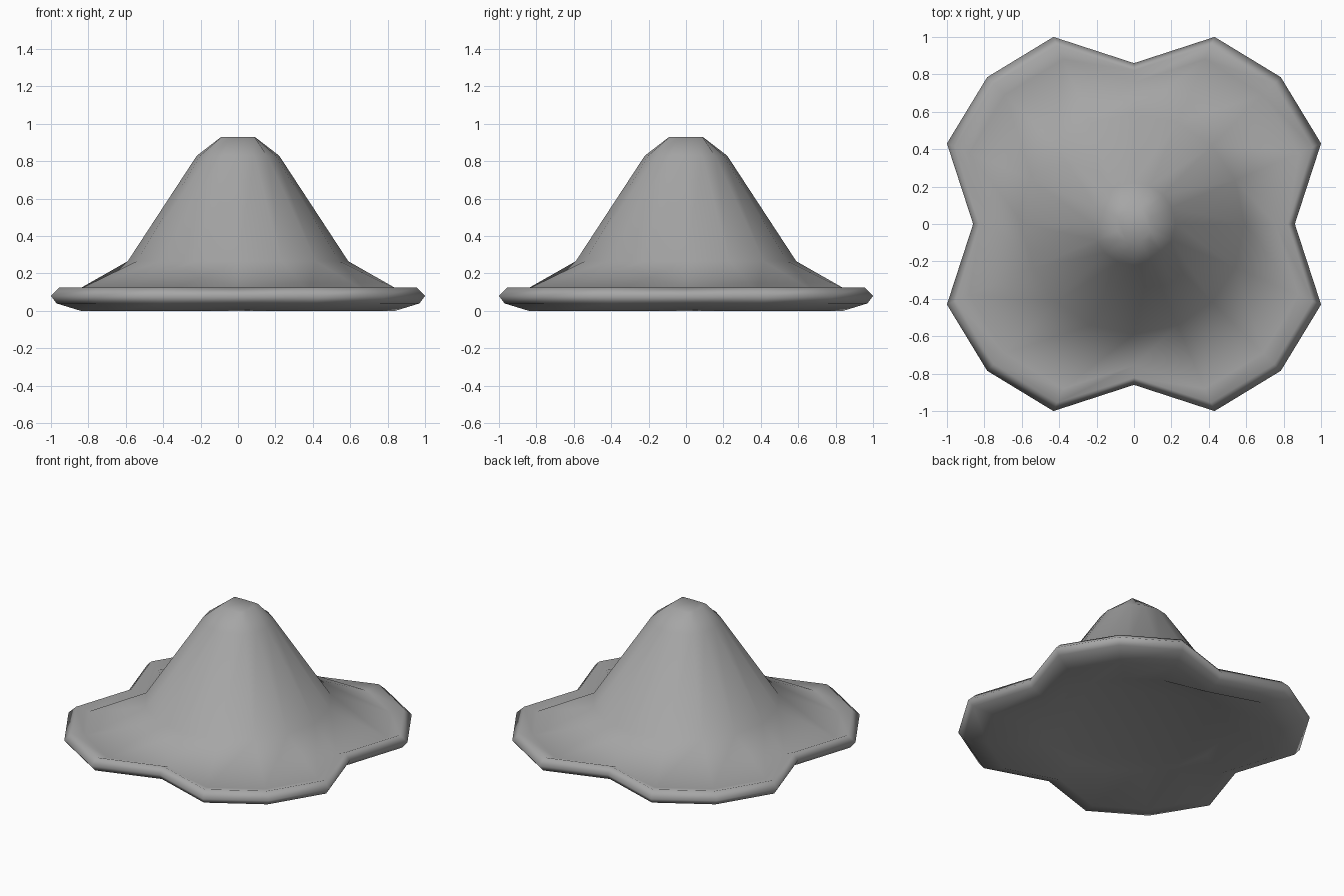
import bpy, bmesh
from math import radians
from mathutils import Matrix, Vector

cube = bpy.data.objects.get("Cube")
if cube:
    bpy.data.objects.remove(cube)

# One flat grey
grey = bpy.data.materials.new("matte grey")
grey.use_nodes = True
colour = (0.38, 0.38, 0.38, 1)
grey.diffuse_color = colour
shader = grey.node_tree.nodes["Principled BSDF"]
shader.inputs["Base Color"].default_value = colour
shader.inputs["Roughness"].default_value = 0.8

LOBED = (0.86, 1.089, 1.11)
ROUND = (1, 1, 1)
SQUARE = (1, 1.08, 1.38)


def ring(bm, size, z, shape):
    """Sixteen points; the shape gives the radii at notch, side and diagonal."""
    notch, side, diagonal = shape
    quarter = [(0, notch), (23.3, side), (45, diagonal), (66.7, side)]
    return [bm.verts.new(Matrix.Rotation(radians(angle + 90 * turn), 3, "Z")
                         @ Vector((radius * size, 0, z)))
            for turn in range(4) for angle, radius in quarter]


# Size, height and outline, from the recessed underside round the lip to the peak
rings = [
    (0.59, 0.08, ROUND),
    (0.84, 0.00, LOBED),
    (0.97, 0.04, LOBED),
    (1.00, 0.08, LOBED),
    (0.955, 0.125, LOBED),
    (0.88, 0.10, LOBED),
    (0.59, 0.265, ROUND),
    (0.22, 0.83, ROUND),
    (0.09, 0.93, SQUARE),
]

# Lobed brim rising into a blunt round cone
bm = bmesh.new()
loops = [ring(bm, *row) for row in rings]
for low, high in zip(loops, loops[1:]):
    for i in range(len(low)):
        j = (i + 1) % len(low)
        bm.faces.new((low[i], low[j], high[j], high[i]))

# Close the peak and underside
bm.faces.new(loops[0])
bm.faces.new(loops[-1])

bmesh.ops.recalc_face_normals(bm, faces=bm.faces)
for face in bm.faces:
    face.smooth = True
mesh = bpy.data.meshes.new("lobed_cone")
bm.to_mesh(mesh)
bm.free()
mesh.materials.append(grey)
bpy.context.collection.objects.link(bpy.data.objects.new("lobed_cone", mesh))
